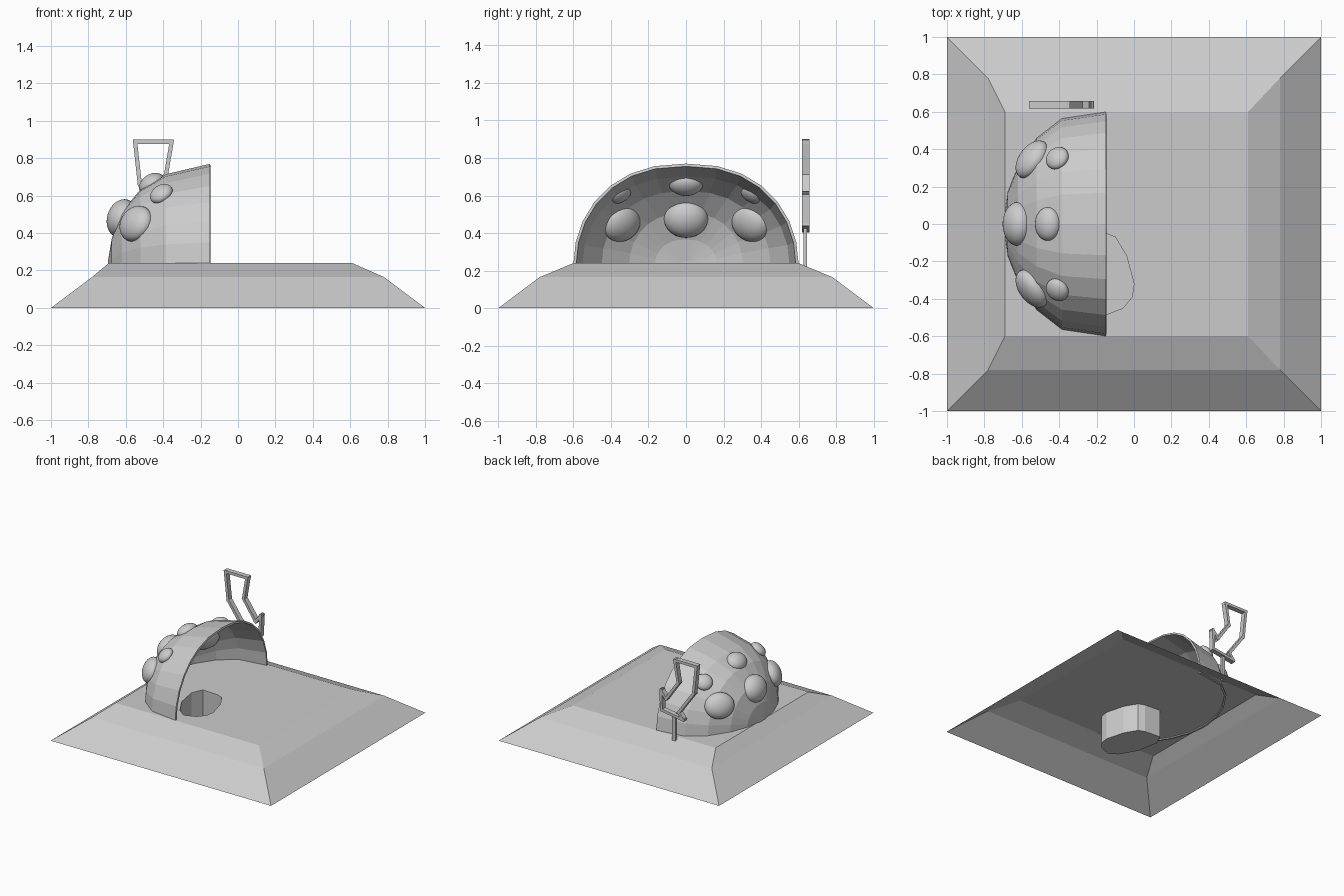
import bpy, bmesh, math
from mathutils import Vector

cube = bpy.data.objects.get("Cube")
if cube:
    bpy.data.objects.remove(cube, do_unlink=True)

grey = bpy.data.materials.new("plain_grey")
grey.use_nodes = True
GREY = (0.6, 0.6, 0.6, 1)
grey.diffuse_color = GREY
grey.node_tree.nodes["Principled BSDF"].inputs["Base Color"].default_value = GREY


def finish(bm, name):
    mesh = bpy.data.meshes.new(name)
    bm.to_mesh(mesh)
    bm.free()
    obj = bpy.data.objects.new(name, mesh)
    bpy.context.collection.objects.link(obj)
    mesh.materials.append(grey)
    return obj


def bridge(bm, a, b):
    for i in range(len(a)):
        j = (i + 1) % len(a)
        bm.faces.new((a[i], a[j], b[j], b[i]))


def loop_edges(bm, ring):
    return [bm.edges.get((v, ring[i - 1])) for i, v in enumerate(ring)]


# Sloped base, open underneath, with a sunken pool in its top
TOP = 0.24
bm = bmesh.new()
rings = []
for x0, x1, y, z in ((-1, 1, 1, 0), (-0.78, 0.78, 0.78, 0.165), (-0.69, 0.61, 0.6, TOP)):
    rings.append([bm.verts.new(p) for p in ((x0, -y, z), (x1, -y, z), (x1, y, z), (x0, y, z))])
bridge(bm, rings[0], rings[1])
bridge(bm, rings[1], rings[2])
POOL = [(-0.15, -0.05), (-0.10, -0.07), (-0.04, -0.17), (0, -0.32), (-0.01, -0.39), (-0.06, -0.45),
        (-0.15, -0.485), (-0.22, -0.44), (-0.3, -0.3), (-0.33, -0.13), (-0.29, -0.04)]
rim = [bm.verts.new((x, y, TOP)) for x, y in POOL]
floor = [bm.verts.new((x, y, 0.01)) for x, y in POOL]
bridge(bm, rim, floor)
bm.faces.new(floor)
bmesh.ops.triangle_fill(bm, edges=loop_edges(bm, rings[2]) + loop_edges(bm, rim),
                        use_beauty=True, use_dissolve=False)
bmesh.ops.recalc_face_normals(bm, faces=bm.faces[:])
finish(bm, "base")

# Half dome shell, lofted from arches of shrinking width and height
ARCHES = [(-0.15, 0.6, 0.77), (-0.385, 0.565, 0.715), (-0.52, 0.46, 0.635),
          (-0.62, 0.31, 0.515), (-0.675, 0.17, 0.37), (-0.695, 0.03, 0.25)]
N, FOOT = 14, 0.232
bm = bmesh.new()
rows = []
for x, half, top in ARCHES:
    row = []
    for j in range(N + 1):
        a = math.pi * j / N
        c = math.cos(a)
        y = math.copysign(abs(c) ** 0.85, c) * half
        row.append(bm.verts.new((x, y, FOOT + (top - FOOT) * math.sin(a))))
    rows.append(row)
for a, b in zip(rows, rows[1:]):
    for j in range(N):
        bm.faces.new((a[j], b[j], b[j + 1], a[j + 1]))
bm.faces.new(rows[-1][::-1])
dome = finish(bm, "dome_shell")
wall = dome.modifiers.new("wall", "SOLIDIFY")
wall.thickness = 0.015
wall.offset = -1


# Round windows bulging through the dome
def bubble(name, centre, normal, radii):
    bm = bmesh.new()
    bmesh.ops.create_uvsphere(bm, u_segments=32, v_segments=16, radius=1)
    for face in bm.faces:
        face.smooth = True
    obj = finish(bm, name)
    obj.location = centre
    obj.scale = radii
    obj.rotation_mode = 'QUATERNION'
    obj.rotation_quaternion = Vector(normal).to_track_quat('Z', 'Y')


bubble("large_bubble_middle", (-0.62, 0, 0.478), (-1, 0, 0.3), (0.118, 0.105, 0.08))
bubble("small_bubble_middle", (-0.46, 0, 0.66), (-0.55, 0, 0.8), (0.09, 0.075, 0.055))
for side, s in (("left", 1), ("right", -1)):
    bubble("large_bubble_" + side, (-0.545, s * 0.345, 0.45), (-0.75, s * 0.55, 0.35), (0.115, 0.1, 0.065))
    bubble("small_bubble_" + side, (-0.41, s * 0.352, 0.61), (-0.45, s * 0.45, 0.7), (0.065, 0.065, 0.04))


# Arrow-shaped outline sign made of bars, on a thin post
def bar(bm, p, q, width, depth):
    p, q = Vector((p[0], 0, p[1])), Vector((q[0], 0, q[1]))
    along = (q - p).normalized()
    side = Vector((along.z, 0, -along.x)) * width / 2
    p, q = p - along * width / 2, q + along * width / 2
    ends = []
    for y in (-depth / 2, depth / 2):
        off = Vector((0, y, 0))
        ends.append([bm.verts.new(v + off) for v in (p - side, q - side, q + side, p + side)])
    bridge(bm, *ends)
    bm.faces.new(ends[0])
    bm.faces.new(ends[1])


ARROW = [(-0.355, 0.888), (-0.55, 0.888), (-0.525, 0.66), (-0.39, 0.47), (-0.43, 0.42),
         (-0.235, 0.45), (-0.23, 0.61), (-0.275, 0.55), (-0.385, 0.71)]
bm = bmesh.new()
for i, p in enumerate(ARROW):
    bar(bm, ARROW[i - 1], p, 0.022, 0.04)
bmesh.ops.recalc_face_normals(bm, faces=bm.faces[:])
finish(bm, "arrow_sign").location.y = 0.637

bm = bmesh.new()
bar(bm, (-0.34, 0.23), (-0.34, 0.43), 0.03, 0.018)
bmesh.ops.recalc_face_normals(bm, faces=bm.faces[:])
finish(bm, "sign_post").location.y = 0.635
